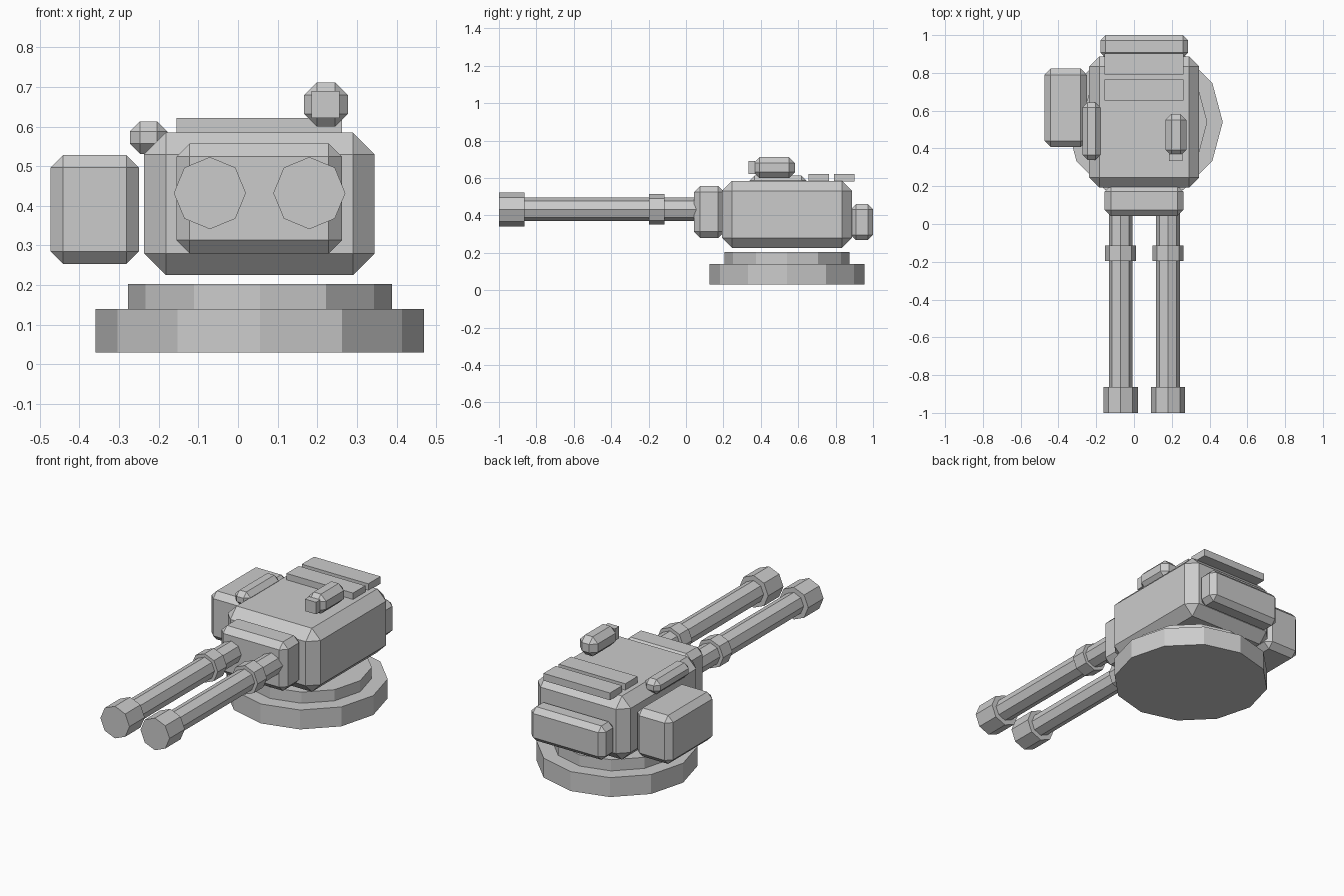
import bpy, bmesh
from math import pi, cos, sin
from mathutils import Matrix, Vector

if "Cube" in bpy.data.objects:
    bpy.data.objects.remove(bpy.data.objects["Cube"])

CX = 0.055  # turret axis in x


def finish(bm, name):
    bmesh.ops.recalc_face_normals(bm, faces=bm.faces)
    mesh = bpy.data.meshes.new(name)
    bm.to_mesh(mesh)
    bm.free()
    obj = bpy.data.objects.new(name, mesh)
    bpy.context.collection.objects.link(obj)
    return obj


def box(name, x, y, z, chamfer=0.0):
    """Box from (min, max) ranges with optional flat chamfers on every edge."""
    bm = bmesh.new()
    bmesh.ops.create_cube(bm, size=1)
    size = Vector((x[1] - x[0], y[1] - y[0], z[1] - z[0]))
    mid = Vector((x[0] + x[1], y[0] + y[1], z[0] + z[1])) / 2
    bmesh.ops.scale(bm, vec=size, verts=bm.verts)
    bmesh.ops.translate(bm, vec=mid, verts=bm.verts)
    if chamfer:
        bmesh.ops.bevel(bm, geom=bm.edges[:], offset=chamfer, segments=1,
                        profile=0.5, affect='EDGES')
    return finish(bm, name)


def prism(name, sides, radius, start, end):
    """Regular prism between two points along z or -y, one vertex on the x axis."""
    start, end = Vector(start), Vector(end)
    along_y = abs(end.y - start.y) > 1e-6
    bm = bmesh.new()
    rings = []
    for p in (start, end):
        ring = []
        for i in range(sides):
            a = 2 * pi * i / sides
            u, v = radius * cos(a), radius * sin(a)
            ring.append(bm.verts.new(p + Vector((u, 0, v) if along_y else (u, v, 0))))
        rings.append(ring)
        bm.faces.new(ring)
    for i in range(sides):
        j = (i + 1) % sides
        bm.faces.new((rings[0][i], rings[0][j], rings[1][j], rings[1][i]))
    return finish(bm, name)


# Round base
prism("base_ring", 12, 0.415, (CX, 0.54, 0.03), (CX, 0.54, 0.14))
prism("base_step", 12, 0.333, (CX, 0.54, 0.14), (CX, 0.54, 0.203))

# Turret body, front mantlet and rear box
box("turret_body", (-0.237, 0.345), (0.192, 0.888), (0.225, 0.585), 0.055)
box("gun_mantlet", (-0.155, 0.262), (0.042, 0.205), (0.28, 0.557), 0.033)
box("rear_box", (-0.178, 0.287), (0.88, 1.0), (0.268, 0.46), 0.028)

# Side ammunition box and slim pod above it
box("ammo_box", (-0.473, -0.25), (0.408, 0.822), (0.253, 0.528), 0.032)
box("side_pod", (-0.273, -0.178), (0.34, 0.643), (0.531, 0.613), 0.026)

# Roof slats
for i, y in enumerate((0.655, 0.792)):
    box(f"roof_slat_{i + 1}", (-0.155, 0.262), (y, y + 0.11), (0.58, 0.621))

# Roof sight with lens
box("sight_housing", (0.167, 0.277), (0.36, 0.583), (0.6, 0.711), 0.032)
box("sight_lens", (0.186, 0.256), (0.333, 0.37), (0.622, 0.69))

# Twin barrels
for side, x in (("left", -0.071), ("right", 0.18)):
    for part, r, y0, y1 in (("barrel", 0.0625, -0.95, 0.08),
                            ("collar", 0.082, -0.197, -0.115),
                            ("muzzle", 0.091, -1.0, -0.863)):
        prism(f"{side}_{part}", 8, r, (x, y0, 0.432), (x, y1, 0.432))
